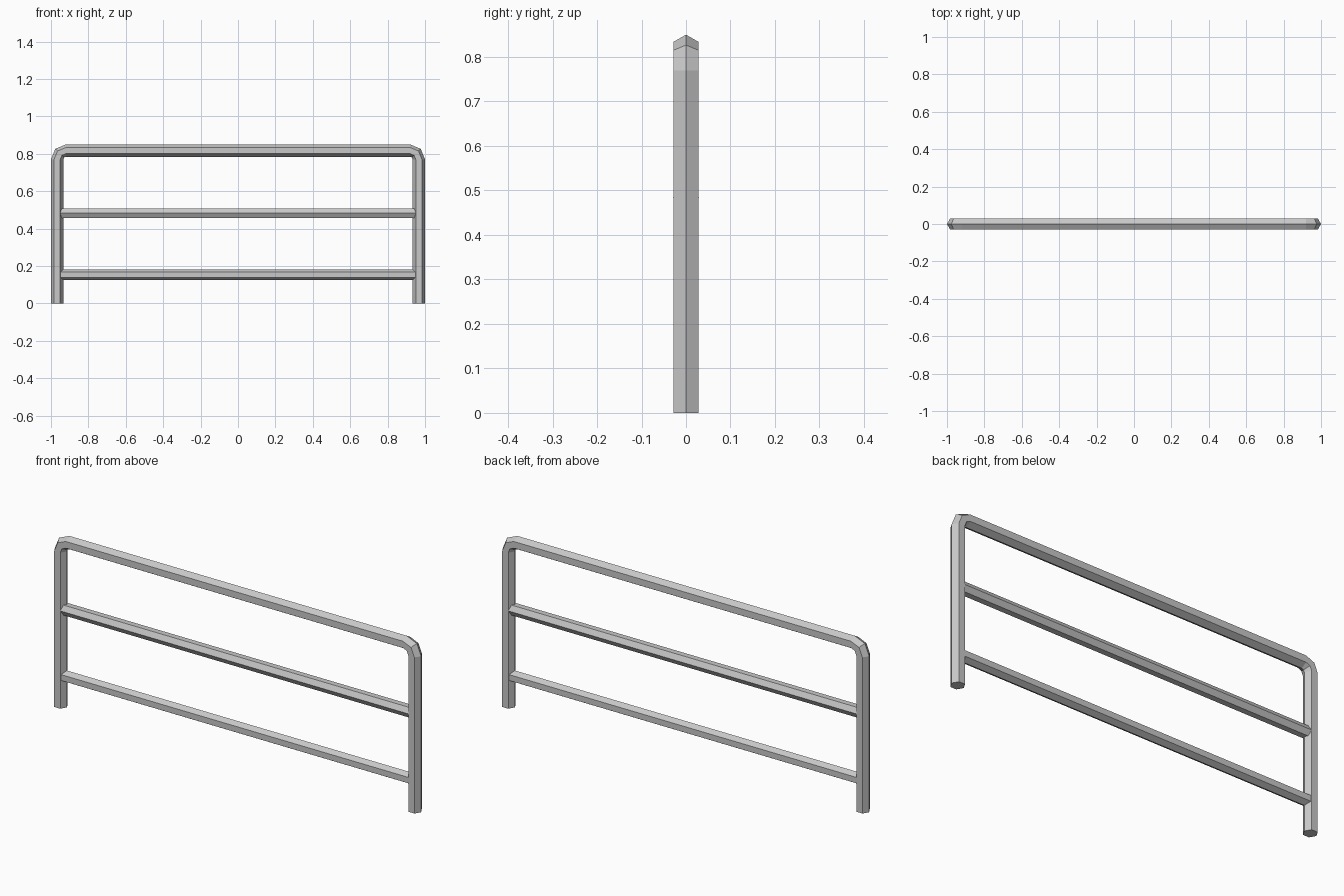
import bpy, bmesh
from math import sin, cos, radians
from mathutils import Vector

cube = bpy.data.objects.get("Cube")
if cube:
    bpy.data.objects.remove(cube, do_unlink=True)

metal = bpy.data.materials.new("grey_metal")
metal.use_nodes = True
GREY = (0.58, 0.58, 0.58, 1)
metal.diffuse_color = GREY
metal.node_tree.nodes["Principled BSDF"].inputs["Base Color"].default_value = GREY


def hex_tube(name, sections, radius, turn=0):
    """Six-sided tube through (centre, in-plane outward direction) sections."""
    bm = bmesh.new()
    rings = []
    for centre, out in sections:
        ring = []
        for i in range(6):
            a = radians(60 * i + turn)
            offset = out * cos(a) + Vector((0, 1, 0)) * sin(a)
            ring.append(bm.verts.new(centre + offset * radius))
        rings.append(ring)
    for r0, r1 in zip(rings, rings[1:]):
        for i in range(6):
            j = (i + 1) % 6
            bm.faces.new((r0[i], r0[j], r1[j], r1[i]))
    bm.faces.new(rings[0])
    bm.faces.new(rings[-1])
    bmesh.ops.recalc_face_normals(bm, faces=bm.faces)
    mesh = bpy.data.meshes.new(name)
    bm.to_mesh(mesh)
    bm.free()
    mesh.materials.append(metal)
    obj = bpy.data.objects.new(name, mesh)
    bpy.context.collection.objects.link(obj)
    return obj


# Outer frame: two legs joined over the top with chamfered bends
R, BEND, BEND_X, BEND_Z = 0.033, 0.047, 0.92, 0.77
right_x = Vector((1, 0, 0))
frame = [(Vector((BEND_X + BEND, 0, 0)), right_x)]
for side in (1, -1):
    for step in ((0, 45, 90) if side > 0 else (90, 45, 0)):
        a = radians(step)
        out = Vector((side * cos(a), 0, sin(a)))
        frame.append((Vector((side * BEND_X, 0, BEND_Z)) + out * BEND, out))
frame.append((Vector((-BEND_X - BEND, 0, 0)), -right_x))
hex_tube("outer_frame", frame, R)

# Horizontal bars, ending inside the legs
up = Vector((0, 0, 1))
for name, z, turn in (("lower_bar", 0.153, 0), ("middle_bar", 0.483, 30)):
    ends = [(Vector((x, 0, z)), up) for x in (-0.95, 0.95)]
    hex_tube(name, ends, 0.029, turn)
